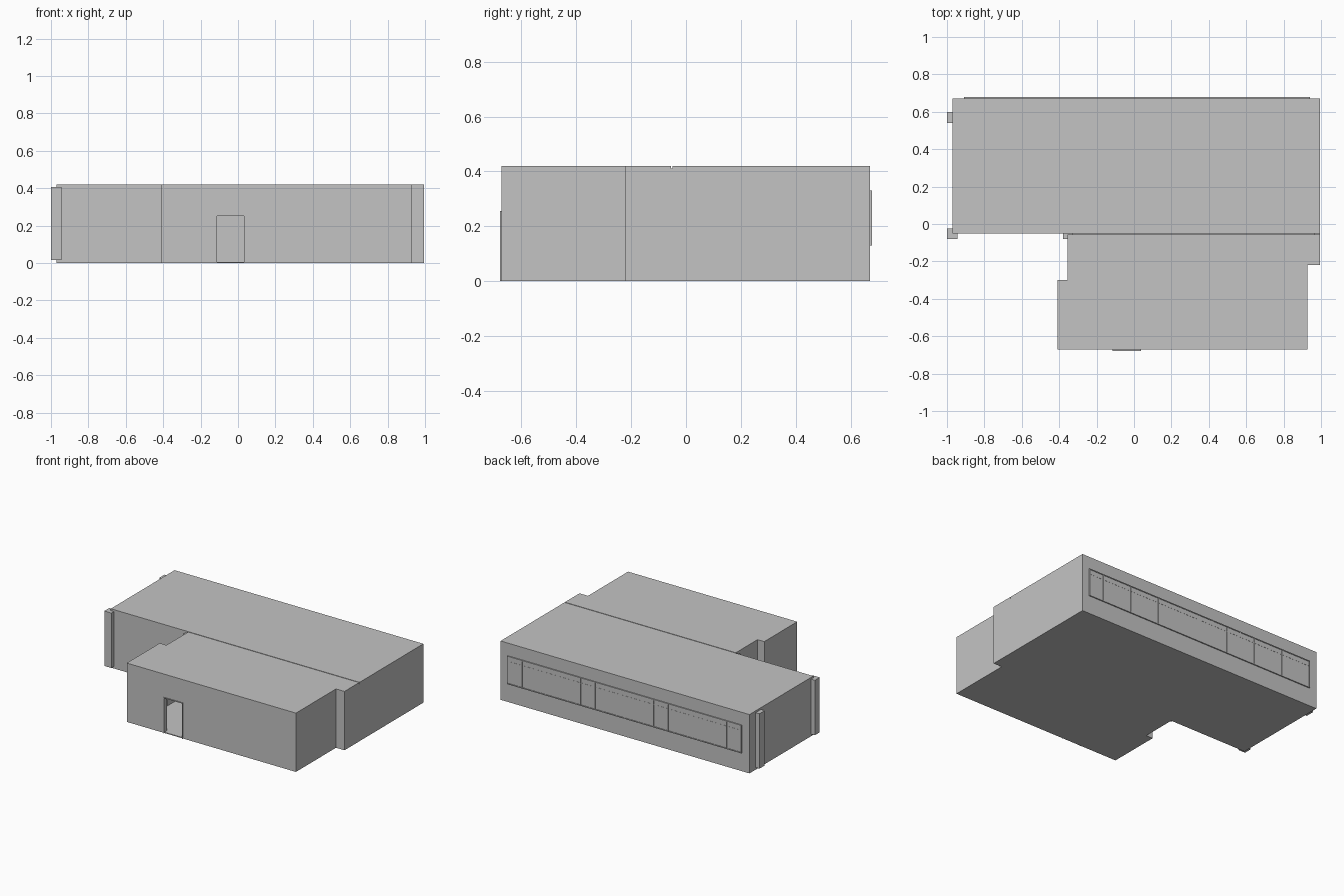
import bpy, bmesh

cube = bpy.data.objects.get("Cube")
if cube:
    bpy.data.objects.remove(cube, do_unlink=True)

grey = bpy.data.materials.new("plain_grey")
grey.use_nodes = True
grey.diffuse_color = (0.55, 0.55, 0.55, 1)
grey.node_tree.nodes["Principled BSDF"].inputs["Base Color"].default_value = (0.55, 0.55, 0.55, 1)


def prism(name, outline, low, high, upright=False):
    """Extrude an outline along z, or along y when it is drawn in x and z."""
    place = (lambda a, b, h: (a, h, b)) if upright else (lambda a, b, h: (a, b, h))
    bm = bmesh.new()
    face = bm.faces.new([bm.verts.new(place(a, b, low)) for a, b in outline])
    moved = bmesh.ops.extrude_face_region(bm, geom=[face])["geom"]
    bmesh.ops.translate(bm, vec=place(0, 0, high - low),
                        verts=[v for v in moved if isinstance(v, bmesh.types.BMVert)])
    bmesh.ops.recalc_face_normals(bm, faces=bm.faces)
    mesh = bpy.data.meshes.new(name)
    bm.to_mesh(mesh)
    bm.free()
    mesh.materials.append(grey)
    obj = bpy.data.objects.new(name, mesh)
    bpy.context.collection.objects.link(obj)
    return obj


def box(name, x0, x1, y0, y1, z0, z1):
    return prism(name, [(x0, y0), (x1, y0), (x1, y1), (x0, y1)], z0, z1)


# Levels and main lines of the plan
TOP, ROOF, FLOOR, THICK = 0.42, 0.411, 0.006, 0.03
WEST, EAST, BACK, FRONT, SPLIT = -0.97, 0.995, 0.67, -0.672, -0.05
WING_WEST, WING_EAST, NECK, STEP, NOTCH = -0.408, 0.928, -0.355, -0.22, -0.30

hall = [(WEST, SPLIT), (EAST, SPLIT), (EAST, BACK), (WEST, BACK)]


def wing(back):
    return [(WING_WEST, FRONT), (WING_EAST, FRONT), (WING_EAST, STEP), (EAST, STEP),
            (EAST, back), (NECK, back), (NECK, NOTCH), (WING_WEST, NOTCH)]


# Floor and roof slabs, with a fine joint between the two roofs
prism("hall_floor", hall, 0, FLOOR)
prism("wing_floor", wing(SPLIT), 0, FLOOR)
prism("hall_roof", hall, ROOF, TOP)
prism("wing_roof", wing(SPLIT - 0.005), ROOF, TOP)

# Walls
for name, x0, x1, y0, y1 in [
    ("back_wall", WEST, EAST, BACK - THICK, BACK),
    ("hall_right_wall", WEST, WEST + THICK, SPLIT + THICK, BACK - THICK),
    ("hall_left_wall", EAST - THICK, EAST, STEP + THICK, BACK - THICK),
    ("hall_front_wall", WEST, EAST - THICK, SPLIT, SPLIT + THICK),
    ("step_wall", WING_EAST, EAST, STEP, STEP + THICK),
    ("wing_left_wall", WING_EAST - THICK, WING_EAST, FRONT + THICK, STEP + THICK),
    ("wing_right_wall", WING_WEST, WING_WEST + THICK, FRONT + THICK, NOTCH - THICK),
    ("notch_wall", WING_WEST, NECK + THICK, NOTCH - THICK, NOTCH),
    ("neck_wall", NECK, NECK + THICK, NOTCH, SPLIT),
]:
    box(name, x0, x1, y0, y1, FLOOR, ROOF)

# Front wall with an open doorway and its slim frame
DOOR_R, DOOR_L, DOOR_TOP, SLIM = -0.115, 0.037, 0.255, 0.004
prism("front_wall", [(WING_WEST, FLOOR), (DOOR_R, FLOOR), (DOOR_R, DOOR_TOP), (DOOR_L, DOOR_TOP),
                     (DOOR_L, FLOOR), (WING_EAST, FLOOR), (WING_EAST, ROOF), (WING_WEST, ROOF)],
      FRONT, FRONT + THICK, upright=True)
prism("door_frame", [(DOOR_R, 0), (DOOR_R + SLIM, 0), (DOOR_R + SLIM, DOOR_TOP - SLIM),
                     (DOOR_L - SLIM, DOOR_TOP - SLIM), (DOOR_L - SLIM, 0), (DOOR_L, 0),
                     (DOOR_L, DOOR_TOP), (DOOR_R, DOOR_TOP)],
      FRONT - 0.006, FRONT + THICK, upright=True)

# Columns at the open corner
for name, x, y, size in [("corner_column", -1.0, -0.08, 0.055), ("side_column", -1.0, 0.54, 0.06),
                         ("inner_column", -0.38, -0.08, 0.055)]:
    box(name, x, x + size, y, y + size, 0.015, 0.407)

# Ribbon window on the back: glass, frame, mullions and transom
W0, W1, SILL, HEAD, TRANSOM, PANES = -0.91, 0.94, 0.13, 0.33, 0.29, 16
box("window_glass", W0, W1, BACK, BACK + 0.004, SILL, HEAD)
for name, z in [("window_sill", SILL), ("window_head", HEAD - 0.006)]:
    box(name, W0, W1, BACK, BACK + 0.008, z, z + 0.006)
box("window_transom", W0, W1, BACK, BACK + 0.005, TRANSOM, TRANSOM + 0.003)
for i in range(PANES + 1):
    x = W0 + (W1 - W0 - SLIM) * i / PANES
    depth = 0.008 if i in (0, PANES) else 0.006
    box("window_mullion", x, x + SLIM, BACK, BACK + depth, SILL, HEAD)
